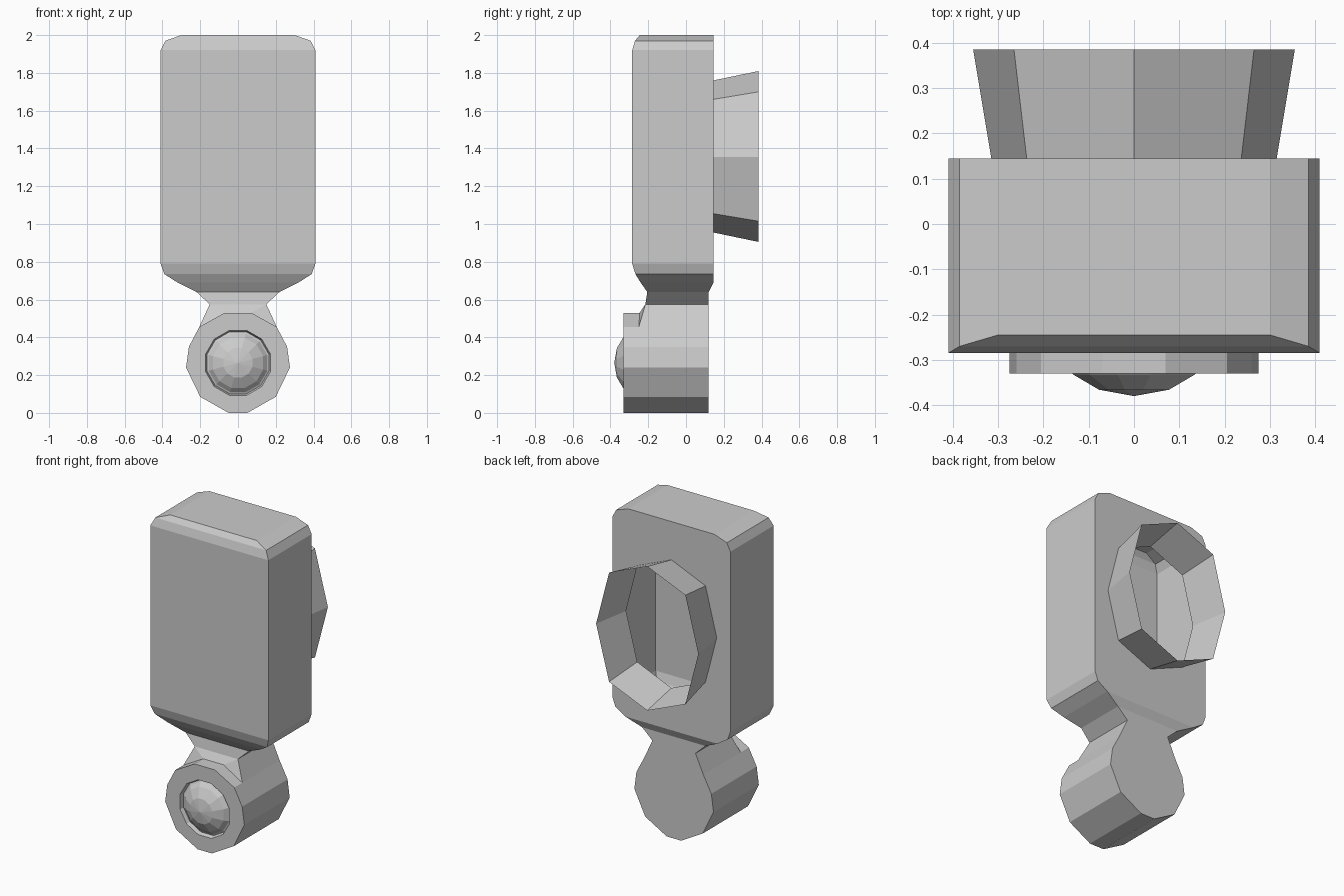
import bpy
import bmesh
import math

if "Cube" in bpy.data.objects:
    bpy.data.objects.remove(bpy.data.objects["Cube"])

grey = bpy.data.materials.new("light grey")
grey.diffuse_color = (0.6, 0.6, 0.6, 1)
grey.use_nodes = True
grey.node_tree.nodes["Principled BSDF"].inputs["Base Color"].default_value = grey.diffuse_color


def finish(bm, name):
    bmesh.ops.remove_doubles(bm, verts=bm.verts, dist=0.0005)
    bmesh.ops.recalc_face_normals(bm, faces=bm.faces)
    mesh = bpy.data.meshes.new(name)
    bm.to_mesh(mesh)
    bm.free()
    mesh.materials.append(grey)
    obj = bpy.data.objects.new(name, mesh)
    bpy.context.collection.objects.link(obj)
    return obj


def ring(bm, pts):
    return [bm.verts.new(p) for p in pts]


def bridge(bm, a, b):
    n = len(a)
    for i in range(n):
        j = (i + 1) % n
        bm.faces.new((a[i], a[j], b[j], b[i]))


def mirrored(half):
    """Close a right-hand outline of (x, z) points, listed top to bottom."""
    return half + [(-x, z) for x, z in reversed(half) if x > 0]


# Octagon outlines of the flared cup on the back
cup_base = mirrored([(0, 1.76), (0.237, 1.66), (0.315, 1.355), (0.237, 1.055), (0, 0.955)])
cup_rim = mirrored([(0, 1.81), (0.265, 1.70), (0.355, 1.355), (0.265, 1.015), (0, 0.905)])

# Hollow body: stacked levels of (z, half width, front y)
levels = [(2.0, 0.30, -0.245), (1.97, 0.385, -0.27), (1.92, 0.41, -0.285),
          (0.79, 0.41, -0.285), (0.735, 0.39, -0.268), (0.69, 0.32, -0.24)]
back = 0.145
bm = bmesh.new()
rows = [ring(bm, [(-w, back, z), (-w, f, z), (w, f, z), (w, back, z)]) for z, w, f in levels]
for a, b in zip(rows, rows[1:]):
    for i in range(3):
        bm.faces.new((a[i], a[i + 1], b[i + 1], b[i]))
bm.faces.new(rows[0])
# Tapered underside and neck
under = ring(bm, [(-0.22, 0.12, 0.64), (-0.22, -0.205, 0.64), (0.22, -0.205, 0.64), (0.22, 0.12, 0.64)])
waist = ring(bm, [(-0.15, 0.12, 0.575), (-0.15, -0.215, 0.575), (0.15, -0.215, 0.575), (0.15, 0.12, 0.575)])
bridge(bm, rows[-1], under)
bridge(bm, under, waist)
# Back plate with the octagonal opening
outline = [r[0] for r in rows] + [r[3] for r in reversed(rows)]
hole = ring(bm, [(x, back, z) for x, z in cup_base])
edges = []
for loop in (outline, hole):
    for i, v in enumerate(loop):
        w = loop[(i + 1) % len(loop)]
        edges.append(bm.edges.get((v, w)) or bm.edges.new((v, w)))
bmesh.ops.triangle_fill(bm, use_beauty=True, use_dissolve=False, edges=edges, normal=(0, 1, 0))
finish(bm, "body")

# Thin open cup
bm = bmesh.new()
bridge(bm, ring(bm, [(x, back, z) for x, z in cup_base]),
       ring(bm, [(x, 0.385, z) for x, z in cup_rim]))
finish(bm, "back_cup")

# Flare joining the neck to the barrel
bm = bmesh.new()
bl, fl, fr, br = ring(bm, [(-0.15, 0.12, 0.575), (-0.15, -0.215, 0.575),
                           (0.15, -0.215, 0.575), (0.15, 0.12, 0.575)])
Bl, Fl, tl, tr, Fr, Br = ring(bm, [(-0.205, 0.12, 0.455), (-0.205, -0.25, 0.455),
                                   (-0.07, -0.245, 0.53), (0.07, -0.245, 0.53),
                                   (0.205, -0.25, 0.455), (0.205, 0.12, 0.455)])
for f in ((bl, fl, Fl, Bl), (fl, tl, Fl), (fl, fr, tr, tl), (fr, Fr, tr),
          (fr, br, Br, Fr), (br, bl, Bl, Br)):
    bm.faces.new(f)
finish(bm, "neck_flare")

# Barrel with a recessed domed lens in its front face
barrel = mirrored([(0.07, 0.53), (0.205, 0.455), (0.26, 0.35),
                   (0.275, 0.24), (0.2, 0.085), (0.05, 0)])
bm = bmesh.new()
loops = [ring(bm, [(x, y, z) for x, z in barrel]) for y in (0.12, -0.33)]
for r, y in ((0.178, -0.33), (0.17, -0.305), (0.16, -0.31), (0.138, -0.333), (0.08, -0.366)):
    angles = [math.radians(75 - 30 * i) for i in range(12)]
    loops.append(ring(bm, [(r * math.cos(a), y, 0.265 + r * math.sin(a)) for a in angles]))
for a, b in zip(loops, loops[1:]):
    bridge(bm, a, b)
tip = bm.verts.new((0, -0.38, 0.265))
for i in range(12):
    bm.faces.new((loops[-1][i], loops[-1][(i + 1) % 12], tip))
bm.faces.new(loops[0])
finish(bm, "barrel")
